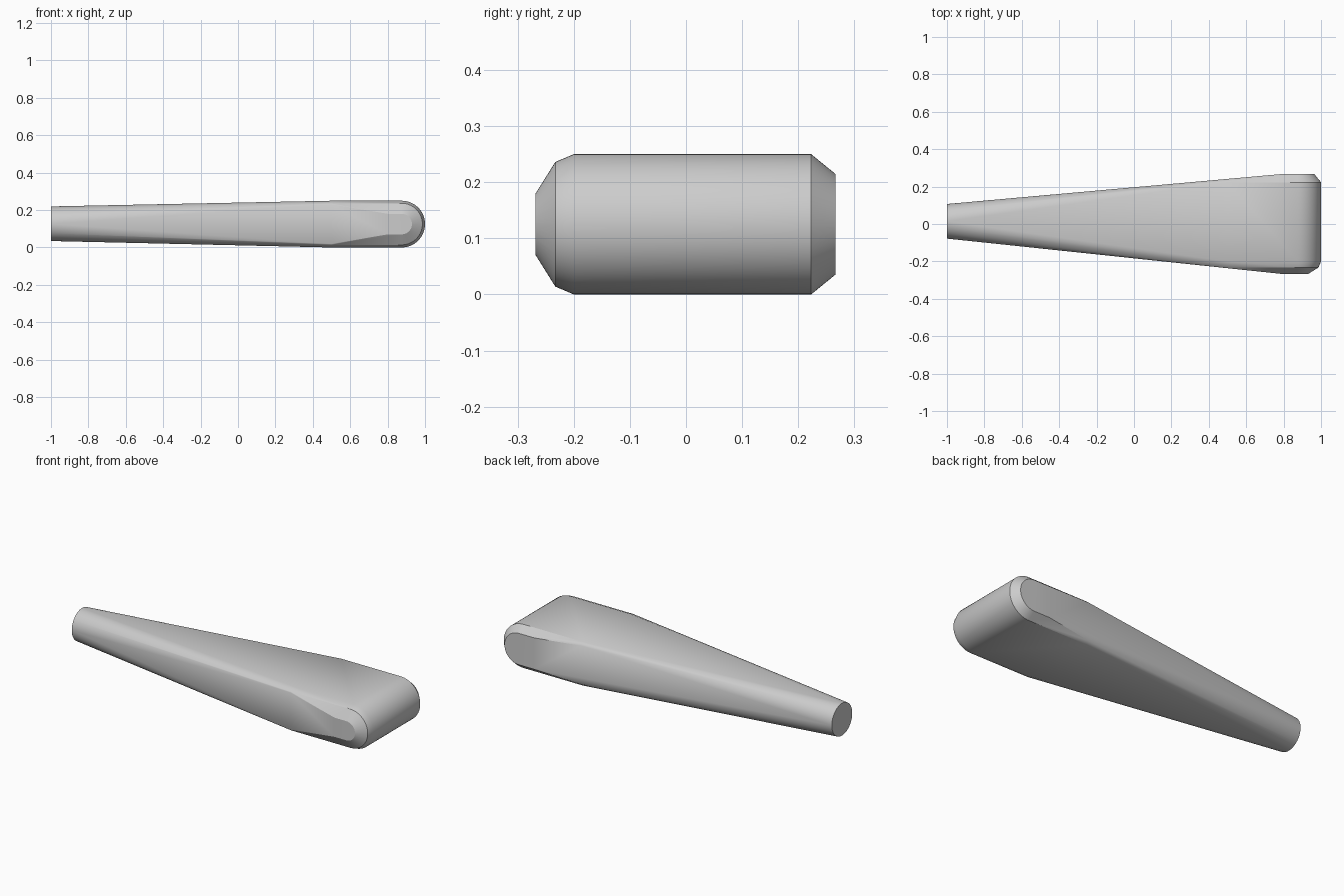
import bpy, bmesh
from math import sin, cos, pi
from mathutils import Vector

cube = bpy.data.objects.get("Cube")
if cube:
    bpy.data.objects.remove(cube, do_unlink=True)

grey = bpy.data.materials.new("plain grey")
grey.use_nodes = True
colour = (0.6, 0.6, 0.6, 1)
grey.diffuse_color = colour
grey.node_tree.nodes["Principled BSDF"].inputs["Base Color"].default_value = colour

NECK_X, HEAD_X, END_X = -1.0, 0.5, 0.875   # tip, start of head, centre of round end
RADIUS = 0.125                              # half thickness of the head
ARC = 32


def hull(bm):
    """Wrap all points in a convex skin and drop what lies inside."""
    res = bmesh.ops.convex_hull(bm, input=bm.verts[:])
    loose = {e for e in res["geom_interior"] + res["geom_unused"]
             if isinstance(e, bmesh.types.BMVert)}
    bmesh.ops.delete(bm, geom=list(loose), context="VERTS")


# Head: slot outlines stacked across the width, inset to form the chamfers
head = bmesh.new()
layers = [(-0.268, 0.07), (-0.233, 0.014), (-0.2, 0), (0.223, 0), (0.266, 0.035)]
for y, inset in layers:
    r = RADIUS - inset
    for side in (-1, 1):
        head.verts.new((HEAD_X, y, RADIUS + side * r))
    for i in range(ARC + 1):
        a = -pi / 2 + pi * i / ARC
        head.verts.new((END_X + r * cos(a), y, RADIUS + r * sin(a)))
hull(head)

# Tapered sides: slice the head from the neck width out to the full width
for y_neck, y_head in ((-0.078, -0.268), (0.107, 0.268)):
    side = 1 if y_head > 0 else -1
    slope = (y_head - y_neck) / 1.8
    bmesh.ops.bisect_plane(head, geom=head.verts[:] + head.edges[:] + head.faces[:],
                           plane_co=(NECK_X, y_neck, 0),
                           plane_no=Vector((-slope, 1, 0)) * side, clear_outer=True)

# Handle: a round tip joined to the head by one skin
body = bmesh.new()
for v in head.verts:
    body.verts.new(v.co)
head.free()
for i in range(64):
    a = 2 * pi * i / 64
    body.verts.new((NECK_X, 0.0145 + 0.0925 * cos(a), 0.127 + 0.0925 * sin(a)))
hull(body)
bmesh.ops.remove_doubles(body, verts=body.verts[:], dist=0.0001)
bmesh.ops.dissolve_limit(body, angle_limit=0.005, verts=body.verts[:], edges=body.edges[:])
bmesh.ops.recalc_face_normals(body, faces=body.faces[:])

mesh = bpy.data.meshes.new("tapered_paddle")
body.to_mesh(mesh)
body.free()
mesh.materials.append(grey)
paddle = bpy.data.objects.new("tapered_paddle", mesh)
bpy.context.collection.objects.link(paddle)
bpy.ops.object.select_all(action="DESELECT")
paddle.select_set(True)
bpy.context.view_layer.objects.active = paddle
bpy.ops.object.shade_smooth_by_angle(angle=pi / 6)
